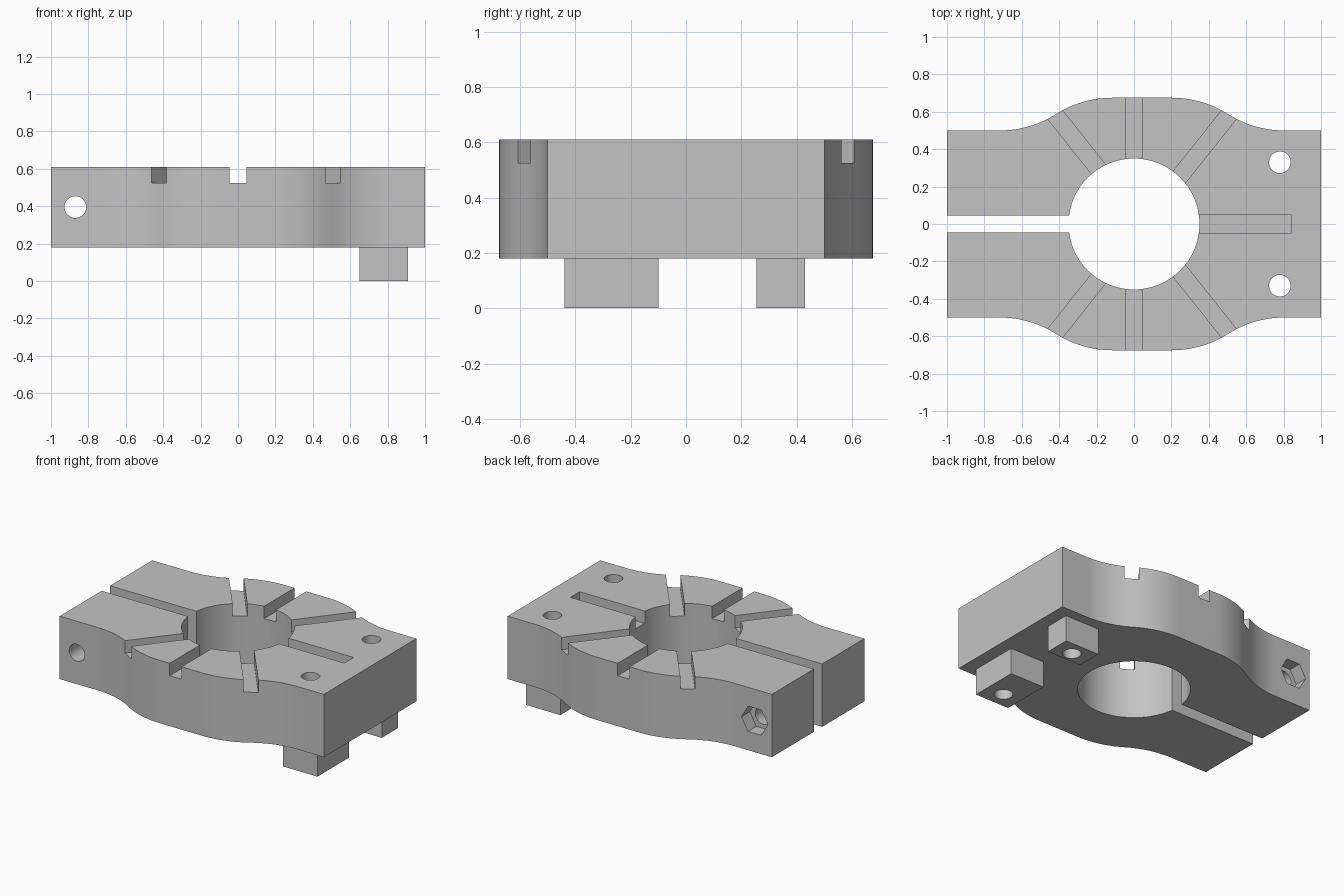
import bpy, bmesh
from math import sqrt, radians, cos, sin, pi
from mathutils import Matrix

if "Cube" in bpy.data.objects:
    bpy.data.objects.remove(bpy.data.objects["Cube"], do_unlink=True)

BASE, TOP = 0.18, 0.61          # plate underside and top
GROOVE = 0.525                  # groove floor
HUB_X = 0.043                   # centre of the bulge and the angled grooves
END_Y, BULGE_Y = 0.5, 0.675     # half widths

grey = bpy.data.materials.new("plain_grey")
grey.use_nodes = True
grey.diffuse_color = (0.55, 0.55, 0.55, 1)
grey.node_tree.nodes["Principled BSDF"].inputs["Base Color"].default_value = grey.diffuse_color


def prism(name, outline, z0, z1):
    """Extrude a closed xy outline from z0 to z1."""
    bm = bmesh.new()
    face = bm.faces.new([bm.verts.new((x, y, z0)) for x, y in outline])
    ext = bmesh.ops.extrude_face_region(bm, geom=[face])
    verts = [v for v in ext["geom"] if isinstance(v, bmesh.types.BMVert)]
    bmesh.ops.translate(bm, vec=(0, 0, z1 - z0), verts=verts)
    bmesh.ops.recalc_face_normals(bm, faces=bm.faces)
    mesh = bpy.data.meshes.new(name)
    bm.to_mesh(mesh)
    bm.free()
    mesh.materials.append(grey)
    obj = bpy.data.objects.new(name, mesh)
    bpy.context.collection.objects.link(obj)
    return obj


def box(name, x0, x1, y0, y1, z0, z1):
    return prism(name, [(x0, y0), (x1, y0), (x1, y1), (x0, y1)], z0, z1)


def disc(radius, sides, x=0, y=0):
    return [(x + radius * cos(2 * pi * i / sides), y + radius * sin(2 * pi * i / sides))
            for i in range(sides)]


def cut(target, cutter):
    """Subtract the cutter, then discard it."""
    cutter.hide_render = True
    bpy.context.view_layer.objects.active = target
    mod = target.modifiers.new("cut", "BOOLEAN")
    mod.operation = "DIFFERENCE"
    mod.solver = "EXACT"
    mod.object = cutter
    bpy.ops.object.modifier_apply(modifier=mod.name)
    bpy.data.objects.remove(cutter, do_unlink=True)


def smooth(obj):
    bpy.ops.object.select_all(action="DESELECT")
    obj.select_set(True)
    bpy.context.view_layer.objects.active = obj
    bpy.ops.object.shade_smooth_by_angle(angle=radians(25))


# Plate outline: two equal tangent arcs blend each end into the bulge
flat, half = 0.16, 0.3
rise = (BULGE_Y - END_Y) / 2
radius = (half ** 2 + rise ** 2) / (2 * rise)
steps = 12
blend = []
for i in range(2 * steps + 1):
    d = half * i / steps
    if i <= steps:
        y = BULGE_Y - radius + sqrt(radius ** 2 - d ** 2)
    else:
        y = END_Y + radius - sqrt(radius ** 2 - (2 * half - d) ** 2)
    blend.append((flat + d, y))
back = [(-1, END_Y)] + [(HUB_X - d, y) for d, y in reversed(blend)]
back += [(HUB_X + d, y) for d, y in blend] + [(1, END_Y)]
front = [(x, -y) for x, y in reversed(back)]
plate = prism("clamp_plate", back + front, BASE, TOP)

# Bore and clamping slit
cut(plate, prism("bore_cutter", disc(0.35, 96), -1, 1))
cut(plate, box("slit_cutter", -1.2, -0.3, -0.045, 0.045, -1, 1))

# Grooves in the top: one across, one lengthwise, four angled
cut(plate, box("cross_groove_cutter", -0.045, 0.045, -1, 1, GROOVE, 1))
cut(plate, box("long_groove_cutter", 0.3, 0.84, -0.05, 0.05, GROOVE, 1))
for sx in (1, -1):
    for sy in (1, -1):
        groove = box("angled_groove_cutter", 0.2, 1, -0.045, 0.045, GROOVE, 1)
        angle = radians(51.5) * sy if sx > 0 else pi - radians(51.5) * sy
        groove.data.transform(Matrix.Translation((HUB_X, 0, 0)) @ Matrix.Rotation(angle, 4, "Z"))
        cut(plate, groove)

# Clamp bolt hole with a hexagonal nut pocket at the back
bolt_turn = Matrix.Translation((-0.87, 0, 0.395)) @ Matrix.Rotation(radians(90), 4, "X")
for name, outline, z0, z1 in (("bolt_cutter", disc(0.058, 40), -1, 1),
                              ("nut_cutter", disc(0.1, 6), -1, -0.41)):
    cutter = prism(name, outline, z0, z1)
    cutter.data.transform(bolt_turn)
    cut(plate, cutter)

# Feet under the solid end, drilled together with the plate
for side, y0, y1 in ((-1, -0.44, -0.1), (1, 0.255, 0.43)):
    foot = box("front_foot" if side < 0 else "back_foot", 0.65, 0.91, y0, y1, 0, BASE)
    for part in (plate, foot):
        cut(part, prism("pin_cutter", disc(0.058, 40, 0.78, 0.33 * side), -1, 1))
    smooth(foot)

smooth(plate)
